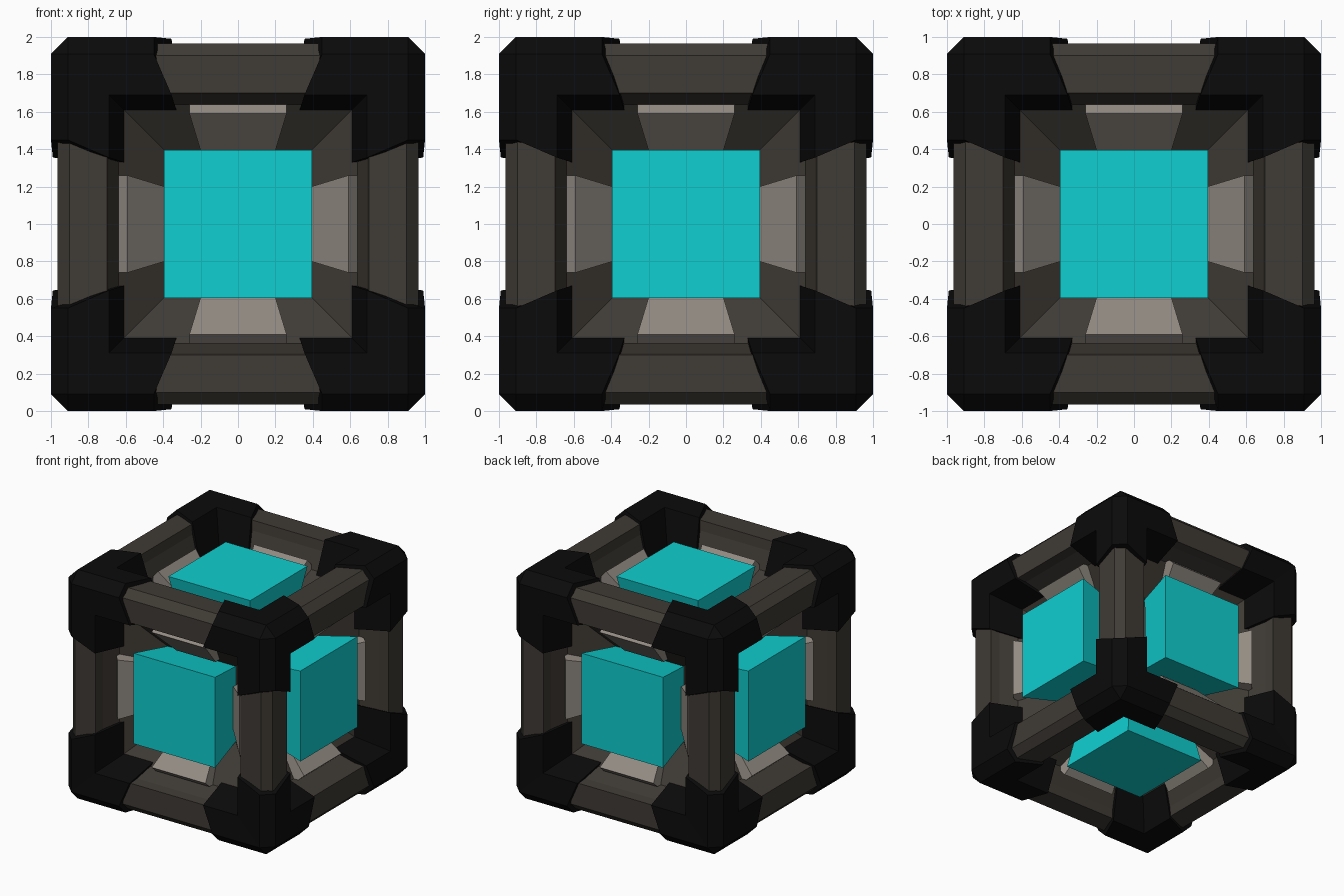
import bpy, bmesh, math
from mathutils import Matrix, Vector

if "Cube" in bpy.data.objects:
    bpy.data.objects.remove(bpy.data.objects["Cube"])

CENTRE = Vector((0, 0, 1))
# Rotations that turn the top (+z) side of the cube to each of its six sides
SIDES = {
    "top": Matrix.Identity(3),
    "bottom": Matrix.Rotation(math.pi, 3, 'X'),
    "front": Matrix.Rotation(math.pi / 2, 3, 'X'),
    "back": Matrix.Rotation(-math.pi / 2, 3, 'X'),
    "right": Matrix.Rotation(math.pi / 2, 3, 'Y'),
    "left": Matrix.Rotation(-math.pi / 2, 3, 'Y'),
}


def material(name, rgb):
    m = bpy.data.materials.new(name)
    m.diffuse_color = (*rgb, 1)
    m.use_nodes = True
    m.node_tree.nodes["Principled BSDF"].inputs["Base Color"].default_value = m.diffuse_color
    return m


BROWN = material("dark brown metal", (0.050, 0.043, 0.035))
BLACK = material("black rubber", (0.0033, 0.0033, 0.0033))
CYAN = material("cyan panel", (0.005, 0.62, 0.63))
GREY = material("warm grey metal", (0.29, 0.26, 0.225))


def face(bm, pts):
    return bm.faces.new([bm.verts.new(p) for p in pts])


def finish(bm, name, mat):
    bmesh.ops.remove_doubles(bm, verts=bm.verts, dist=0.0005)
    bmesh.ops.holes_fill(bm, edges=bm.edges, sides=0)
    bmesh.ops.recalc_face_normals(bm, faces=bm.faces)
    mesh = bpy.data.meshes.new(name)
    bm.to_mesh(mesh)
    bm.free()
    mesh.materials.append(mat)
    ob = bpy.data.objects.new(name, mesh)
    ob.location = CENTRE
    bpy.context.collection.objects.link(ob)
    return ob


def square(h, d):
    return [Vector((x * h, y * h, d)) for x, y in ((-1, -1), (1, -1), (1, 1), (-1, 1))]


def loft(bm, rings, rot):
    for a, b in zip(rings, rings[1:]):
        for i in range(4):
            j = (i + 1) % 4
            face(bm, [rot @ p for p in (a[i], a[j], b[j], b[i])])


# Frame: twelve chamfered edge beams with a funnel-shaped recess on every side
bm = bmesh.new()
PROFILE = [(.90, .965), (.70, .965), (.69, .88), (.64, .72), (.30, .48)]
for rot in SIDES.values():
    rings = [square(h, d) for h, d in PROFILE]
    loft(bm, rings, rot)
    face(bm, [rot @ p for p in rings[-1]])
for axis in range(3):
    for s in (-1, 1):
        for t in (-1, 1):
            quad = []
            for u, a, b in ((-.9, .9, .965), (.9, .9, .965), (.9, .965, .9), (-.9, .965, .9)):
                p = [0, 0, 0]
                p[axis], p[(axis + 1) % 3], p[(axis + 2) % 3] = u, s * a, t * b
                quad.append(p)
            face(bm, quad)
finish(bm, "frame", BROWN)

# Corner guards: one three-armed guard, mirrored to all eight corners
OUT, END, LIP, LIP_END = .91, .45, .69, .355
INN, DEEP, INN_END = .61, .70, .33
bm = bmesh.new()
for k in range(3):
    def put(pts, swap=False):
        out = []
        for u, v, d in pts:
            q = [v, u, d] if swap else [u, v, d]
            out.append([q[(i - k) % 3] for i in range(3)])
        face(bm, out)

    for swap in (False, True):
        put([(OUT, OUT, 1), (END, OUT, 1), (LIP_END, LIP, .99), (LIP, LIP, .99)], swap)
        put([(LIP, LIP, .99), (LIP_END, LIP, .99), (INN_END, INN, DEEP), (INN, INN, DEEP)], swap)
    put([(OUT, OUT, 1), (END, OUT, 1), (END, 1, OUT), (OUT, 1, OUT)])
    put([(INN, INN, DEEP), (INN_END, INN, DEEP), (INN_END, DEEP, INN), (INN, DEEP, INN)])
    put([(END, OUT, 1), (END, 1, OUT), (LIP_END, .99, LIP), (INN_END, DEEP, INN),
         (INN_END, INN, DEEP), (LIP_END, LIP, .99)])
for a, b in ((OUT, 1), (INN, DEEP)):
    face(bm, [(a, a, b), (a, b, a), (b, a, a)])
guards = finish(bm, "corner_guards", BLACK)
mirror = guards.modifiers.new("mirror", 'MIRROR')
mirror.use_axis = (True, True, True)

# Panels and the four ridged clips around each of them
CLIP = [(.64, .66, .26), (.64, .765, .26), (.59, .82, .26), (.36, .58, .19), (.36, .46, .19)]
for side, rot in SIDES.items():
    bm = bmesh.new()
    rings = [square(.395, .88), square(.325, .48)]
    loft(bm, rings, rot)
    for r in rings:
        face(bm, [rot @ p for p in r])
    finish(bm, side + "_panel", CYAN)

    bm = bmesh.new()
    for i in range(4):
        turn = rot @ Matrix.Rotation(i * math.pi / 2, 3, 'Z')
        a = [turn @ Vector((h, -w, d)) for h, d, w in CLIP]
        b = [turn @ Vector((h, w, d)) for h, d, w in CLIP]
        face(bm, a)
        face(bm, b)
        for j in range(len(CLIP)):
            n = (j + 1) % len(CLIP)
            face(bm, [a[j], a[n], b[n], b[j]])
    finish(bm, side + "_clips", GREY)
